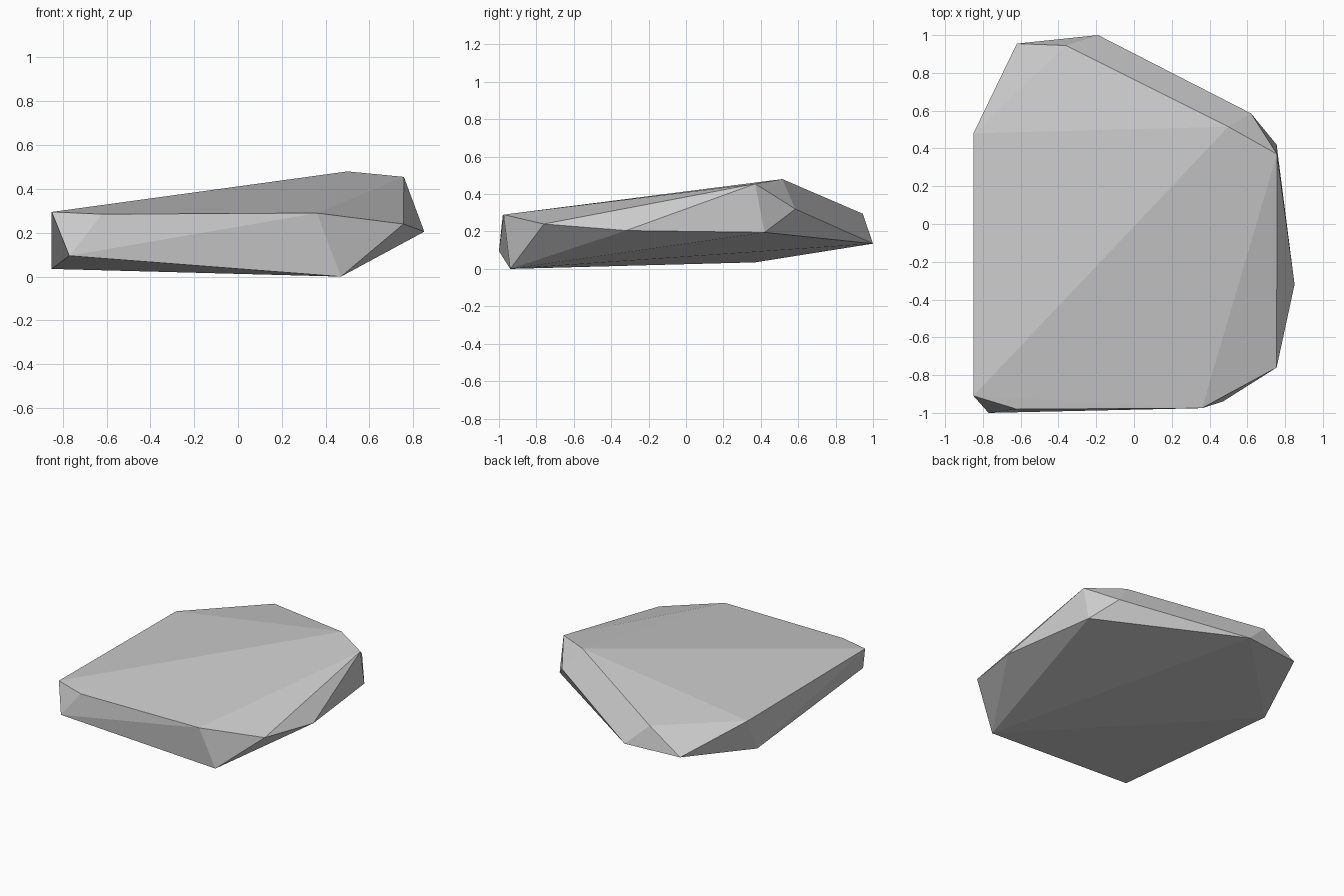
import bpy
import bmesh

cube = bpy.data.objects.get("Cube")
if cube:
    bpy.data.objects.remove(cube, do_unlink=True)

# Stone colour
stone = bpy.data.materials.new("stone grey")
stone.use_nodes = True
colour = (0.6, 0.6, 0.6, 1)
stone.diffuse_color = colour
bsdf = next(n for n in stone.node_tree.nodes if n.type == 'BSDF_PRINCIPLED')
bsdf.inputs["Base Color"].default_value = colour
bsdf.inputs["Roughness"].default_value = 0.9

# Corners of the upper facet, the waist and the underside
top = [(-.85, -.91, .295), (-.62, -.98, .285), (.36, -.975, .29),
       (.755, -.76, .24), (.757, .37, .455), (.5, .515, .48),
       (-.36, .945, .295), (-.85, .48, .285)]
waist = [(.85, -.32, .205), (.755, .42, .195), (.62, .585, .32),
         (-.19, 1, .135), (-.62, .955, .13)]
base = [(-.77, -1, .095), (.47, -.94, 0), (-.85, .37, .035)]

# Faceted rock: the convex shell around those corners
bm = bmesh.new()
for corner in top + waist + base:
    bm.verts.new(corner)
bmesh.ops.convex_hull(bm, input=bm.verts[:])
bmesh.ops.recalc_face_normals(bm, faces=bm.faces[:])
mesh = bpy.data.meshes.new("flat_rock")
bm.to_mesh(mesh)
bm.free()
mesh.materials.append(stone)
rock = bpy.data.objects.new("flat_rock", mesh)
bpy.context.collection.objects.link(rock)
